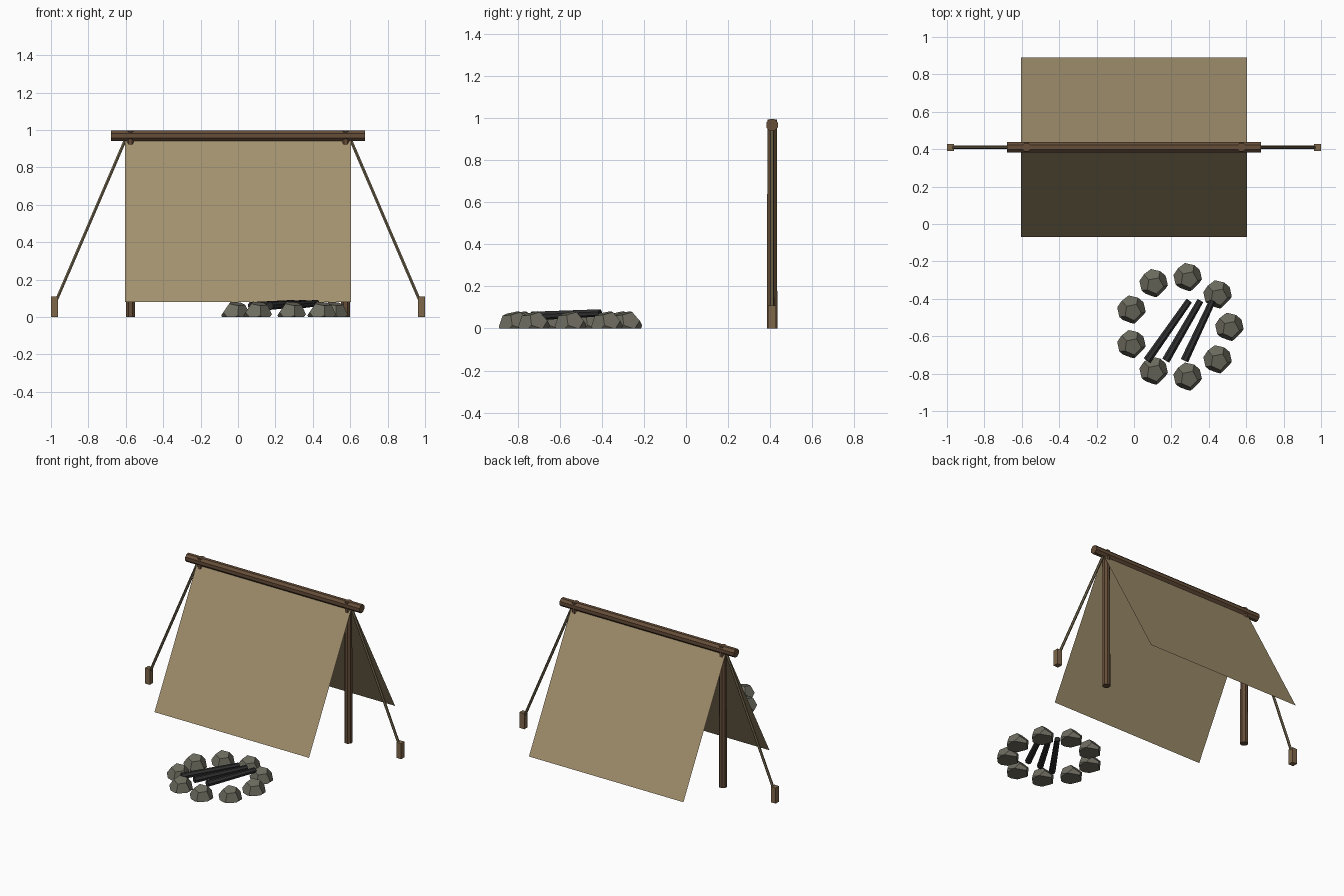
import bpy, bmesh, math
from mathutils import Vector, Matrix

if "Cube" in bpy.data.objects:
    bpy.data.objects.remove(bpy.data.objects["Cube"])


def material(name, rgb):
    m = bpy.data.materials.new(name)
    m.diffuse_color = (*rgb, 1)
    m.use_nodes = True
    m.node_tree.nodes["Principled BSDF"].inputs["Base Color"].default_value = m.diffuse_color
    return m


WOOD = material("dark_wood", (0.13, 0.075, 0.04))
STAKE = material("stake_wood", (0.21, 0.135, 0.07))
ROPE = material("rope", (0.19, 0.15, 0.085))
CANVAS = material("canvas", (0.36, 0.28, 0.155))
STONE = material("stone", (0.16, 0.155, 0.12))
CHAR = material("charred_wood", (0.03, 0.03, 0.03))


def finish(name, bm, mat):
    me = bpy.data.meshes.new(name)
    bm.to_mesh(me)
    bm.free()
    me.materials.append(mat)
    ob = bpy.data.objects.new(name, me)
    bpy.context.collection.objects.link(ob)
    return ob


def rod(name, a, b, r1, r2, sides, mat):
    """Faceted pole running from a to b."""
    a, b = Vector(a), Vector(b)
    d = b - a
    bm = bmesh.new()
    bmesh.ops.create_cone(bm, cap_ends=True, segments=sides,
                          radius1=r1, radius2=r2, depth=d.length)
    turn = d.to_track_quat('Z', 'Y').to_matrix().to_4x4()
    spin = Matrix.Rotation(math.pi / sides, 4, 'Z')
    bm.transform(Matrix.Translation((a + b) / 2) @ turn @ spin)
    return finish(name, bm, mat)


TENT_Y = 0.41

# Ridge beam
rod("ridge_beam", (-0.68, TENT_Y, 0.969), (0.68, TENT_Y, 0.969), 0.03, 0.03, 8, WOOD)

# Posts, guy ropes and stakes on both ends
for side, s in (("left", -1), ("right", 1)):
    rod(side + "_post", (s * 0.575, TENT_Y, 0), (s * 0.575, TENT_Y, 0.996),
        0.027, 0.024, 8, WOOD)
    rod(side + "_guy_rope", (s * 0.595, TENT_Y, 0.965), (s * 0.975, TENT_Y, 0.08),
        0.009, 0.009, 6, ROPE)
    bm = bmesh.new()
    bmesh.ops.create_cube(bm, size=1)
    bm.transform(Matrix.Translation((s * 0.981, TENT_Y, 0.055))
                 @ Matrix.Diagonal((0.038, 0.038, 0.11, 1)))
    finish(side + "_stake", bm, STAKE)

# Canvas sheets, one thin plane on each slope
for side, s in (("front", -1), ("back", 1)):
    y = TENT_Y + s * 0.48
    bm = bmesh.new()
    pts = [(s * 0.603, y, 0.08), (-s * 0.603, y, 0.08),
           (-s * 0.603, TENT_Y, 0.962), (s * 0.603, TENT_Y, 0.962)]
    bm.faces.new([bm.verts.new(p) for p in pts])
    bm.normal_update()
    if bm.faces[:][0].normal.z < 0:
        bmesh.ops.reverse_faces(bm, faces=bm.faces[:])
    finish(side + "_canvas", bm, CANVAS)


def stone(name, x, y):
    """Tilted dodecahedron with its underside cut flat on the ground."""
    ico = bmesh.new()
    bmesh.ops.create_icosphere(ico, subdivisions=1, radius=1)
    centres = [f.calc_center_median().normalized() for f in ico.faces]
    ico.free()
    bm = bmesh.new()
    for c in centres:
        bm.verts.new(c)
    bmesh.ops.convex_hull(bm, input=bm.verts[:])
    bmesh.ops.dissolve_limit(bm, angle_limit=0.05, verts=bm.verts[:], edges=bm.edges[:])
    bm.transform(Matrix.Translation((x, y, 0.012))
                 @ Matrix.Diagonal((0.077, 0.077, 0.077, 1))
                 @ Matrix.Rotation(0.5, 4, 'Z') @ Matrix.Rotation(0.25, 4, 'X'))
    cut = bmesh.ops.bisect_plane(bm, geom=bm.verts[:] + bm.edges[:] + bm.faces[:],
                                 plane_co=(0, 0, 0), plane_no=(0, 0, 1), clear_inner=True)
    rim = [e for e in cut["geom_cut"] if isinstance(e, bmesh.types.BMEdge)]
    bmesh.ops.holes_fill(bm, edges=rim)
    bmesh.ops.recalc_face_normals(bm, faces=bm.faces[:])
    finish(name, bm, STONE)


# Ring of fire stones
for i in range(9):
    a = math.radians(40 * i)
    stone(f"fire_stone_{i + 1}", 0.24 + 0.27 * math.cos(a), -0.55 + 0.27 * math.sin(a))

# Charred logs
for i, (x1, x2) in enumerate(((0.07, 0.295), (0.17, 0.355), (0.27, 0.42))):
    rod(f"charred_log_{i + 1}", (x1, -0.73, 0.06), (x2, -0.41, 0.075),
        0.022, 0.018, 7, CHAR)
